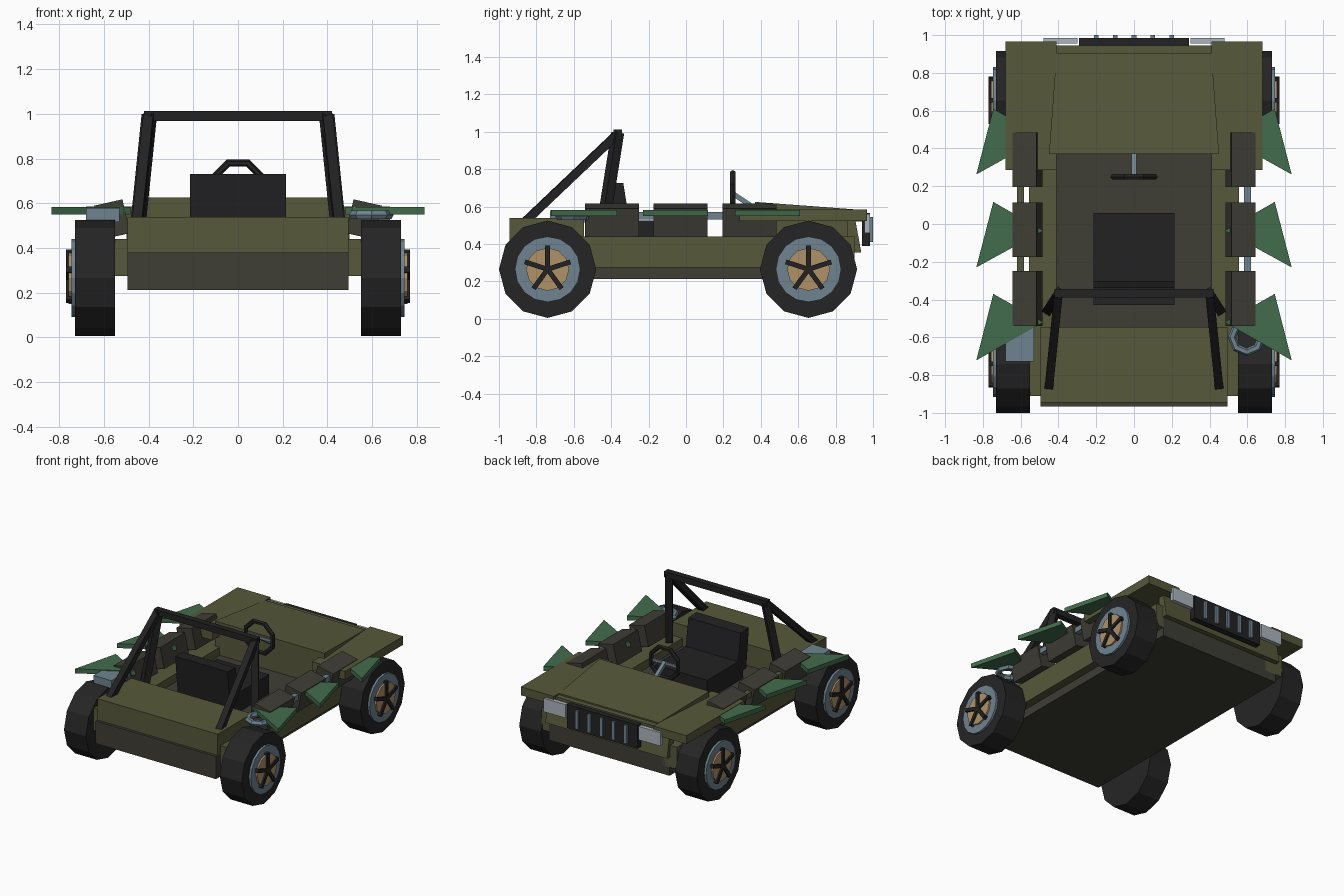
import bpy, bmesh, math
from mathutils import Vector

if "Cube" in bpy.data.objects:
    bpy.data.objects.remove(bpy.data.objects["Cube"])


def mat(name, r, g, b):
    m = bpy.data.materials.new(name)
    m.diffuse_color = [((c / 255 + 0.055) / 1.055) ** 2.4 for c in (r, g, b)] + [1]
    m.use_nodes = True
    m.node_tree.nodes["Principled BSDF"].inputs["Base Color"].default_value = m.diffuse_color
    return m


OLIVE = mat("olive", 86, 88, 58)
DARK = mat("dark_grey", 62, 61, 53)
BLACK = mat("black", 34, 34, 36)
RUBBER = mat("rubber", 37, 37, 38)
STEEL = mat("blue_steel", 110, 132, 144)
TAN = mat("tan", 176, 146, 103)
GREEN = mat("green", 66, 108, 76)
LAMP = mat("lamp_grey", 172, 182, 190)


def finish(name, m):
    ob = bpy.context.object
    ob.name = name
    ob.data.materials.append(m)
    return ob


def box(name, x, y, z, m, rot=(0, 0, 0)):
    """Box from (min, max) ranges."""
    bpy.ops.mesh.primitive_cube_add(size=1, rotation=rot, location=[(a[0] + a[1]) / 2 for a in (x, y, z)])
    bpy.context.object.scale = [a[1] - a[0] for a in (x, y, z)]
    return finish(name, m)


def prism(name, low, high, m):
    """Solid between two matching outlines."""
    bm = bmesh.new()
    a, b = [bm.verts.new(p) for p in low], [bm.verts.new(p) for p in high]
    n = len(a)
    bm.faces.new(a[::-1])
    bm.faces.new(b)
    for i in range(n):
        bm.faces.new((a[i], a[(i + 1) % n], b[(i + 1) % n], b[i]))
    bmesh.ops.recalc_face_normals(bm, faces=bm.faces[:])
    me = bpy.data.meshes.new(name)
    bm.to_mesh(me)
    ob = bpy.data.objects.new(name, me)
    bpy.context.collection.objects.link(ob)
    me.materials.append(m)


def beam(name, p, q, w, m, d=None):
    p, q = Vector(p), Vector(q)
    bpy.ops.mesh.primitive_cube_add(size=1, location=(p + q) / 2)
    ob = bpy.context.object
    ob.rotation_euler = (q - p).to_track_quat('Z', 'Y').to_euler()
    ob.scale = (w, d or w, (q - p).length)
    return finish(name, m)


def disc(name, r, x0, x1, y, z, n, m):
    bpy.ops.mesh.primitive_cylinder_add(vertices=n, radius=r, depth=abs(x1 - x0),
                                        location=((x0 + x1) / 2, y, z), rotation=(0, math.pi / 2, 0))
    return finish(name, m)


def rect(y, hw, z0, z1):
    return [(-hw, y, z0), (hw, y, z0), (hw, y, z1), (-hw, y, z1)]


# Chassis, hood and rear deck
box("chassis", (-.495, .495), (-.965, .90), (.212, .38), DARK)
prism("hood", rect(.37, .45, .37, .625), rect(.905, .41, .37, .585), OLIVE)
prism("nose", [(-.5, .86, .355), (.5, .86, .355), (.5, .937, .355), (-.5, .937, .355)],
      [(-.5, .86, .53), (.5, .86, .53), (.5, .905, .53), (-.5, .905, .53)], OLIVE)
box("nose_ledge", (-.42, .42), (.88, .945), (.52, .575), OLIVE)
prism("rear_deck", rect(-.945, .495, .38, .538), rect(-.545, .495, .38, .538), OLIVE)

# Grille and headlights
box("grille", (-.29, .29), (.94, .985), (.39, .565), BLACK)
for i in range(5):
    x = (i - 2) * .1
    box("grille_slat", (x - .012, x + .012), (.975, 1.0), (.41, .545), STEEL)

# Seat
box("seat_cushion", (-.215, .215), (-.36, .058), (.38, .525), BLACK)
prism("seat_back", [(-.215, -.40, .44), (.215, -.40, .44), (.215, -.29, .44), (-.215, -.29, .44)],
      [(-.215, -.43, .73), (.215, -.43, .73), (.215, -.335, .725), (-.215, -.335, .725)], BLACK)

# Steering wheel and column
bpy.ops.mesh.primitive_torus_add(major_segments=8, minor_segments=6, major_radius=.118, minor_radius=.017,
                                 location=(0, .25, .67), rotation=(math.pi / 2, 0, 0))
ob = finish("steering_wheel", BLACK)
ob.rotation_euler = (math.pi / 2, math.pi / 8, 0)
beam("steering_column", (0, .25, .67), (0, .40, .57), .026, STEEL)
box("steering_spoke", (-.11, .11), (.243, .257), (.66, .68), STEEL)

# Roll bar crosspiece
box("roll_bar_top", (-.42, .42), (-.388, -.343), (.968, 1.012), BLACK)

for s in (-1, 1):
    def xr(a, b):
        return sorted((s * a, s * b))

    # Side sills, fenders, lamps
    box("side_sill", xr(.41, .556), (-.91, .90), (.275, .44), OLIVE)
    box("fender", xr(.41, .68), (.285, .967), (.522, .585), OLIVE)
    box("headlight", xr(.30, .48), (.955, .985), (.46, .56), LAMP)

    # Roll bar legs and braces
    beam("roll_bar_leg", (s * .455, -.455, .43), (s * .397, -.365, .995), .05, BLACK)
    beam("roll_bar_brace", (s * .40, -.37, .985), (s * .45, -.86, .52), .045, BLACK)

    # Tilted side boxes with green spikes
    for y in (-.395, -.03, .34):
        box("side_box", xr(.4985, .6285), (y - .145, y + .145), (.450, .605), DARK, (0, s * .22, 0))
        tri = [(.48, y - .005), (.745, y + .147), (.835, y - .2)]
        if y > .3:
            tri = [(.48, .46), (.745, .61), (.835, .262)]
        elif y < -.3:
            tri = [(.48, -.52), (.745, -.37), (.835, -.722)]
        prism("spike", [(s * a, b, .55) for a, b in tri], [(s * a, b, .583) for a, b in tri], GREEN)
    box("side_rod", xr(.582, .62), (-.3, .25), (.532, .572), STEEL if s > 0 else OLIVE)

    # Wheels
    for y in (-.74, .655):
        z = .265
        disc("tyre", .26, s * .55, s * .73, y, z, 12, RUBBER)
        disc("rim", .175, s * .72, s * .746, y, z, 16, STEEL)
        disc("hub", .115, s * .73, s * .758, y, z, 12, TAN)
        for k in range(5):
            a = math.tau * k / 5 + math.pi / 2
            p = Vector((s * .757, y, z))
            beam("spoke", p, p + Vector((0, .128 * math.cos(a), .128 * math.sin(a))), .026, BLACK)

# Canister on the left rear wheel, cable coil on the right
box("rear_canister", (-.68, -.53), (-.727, -.51), (.515, .578), STEEL)
bpy.ops.mesh.primitive_torus_add(major_segments=8, minor_segments=6, major_radius=.078, minor_radius=.022,
                                 location=(.597, -.60, .548))
finish("cable_coil", STEEL)
